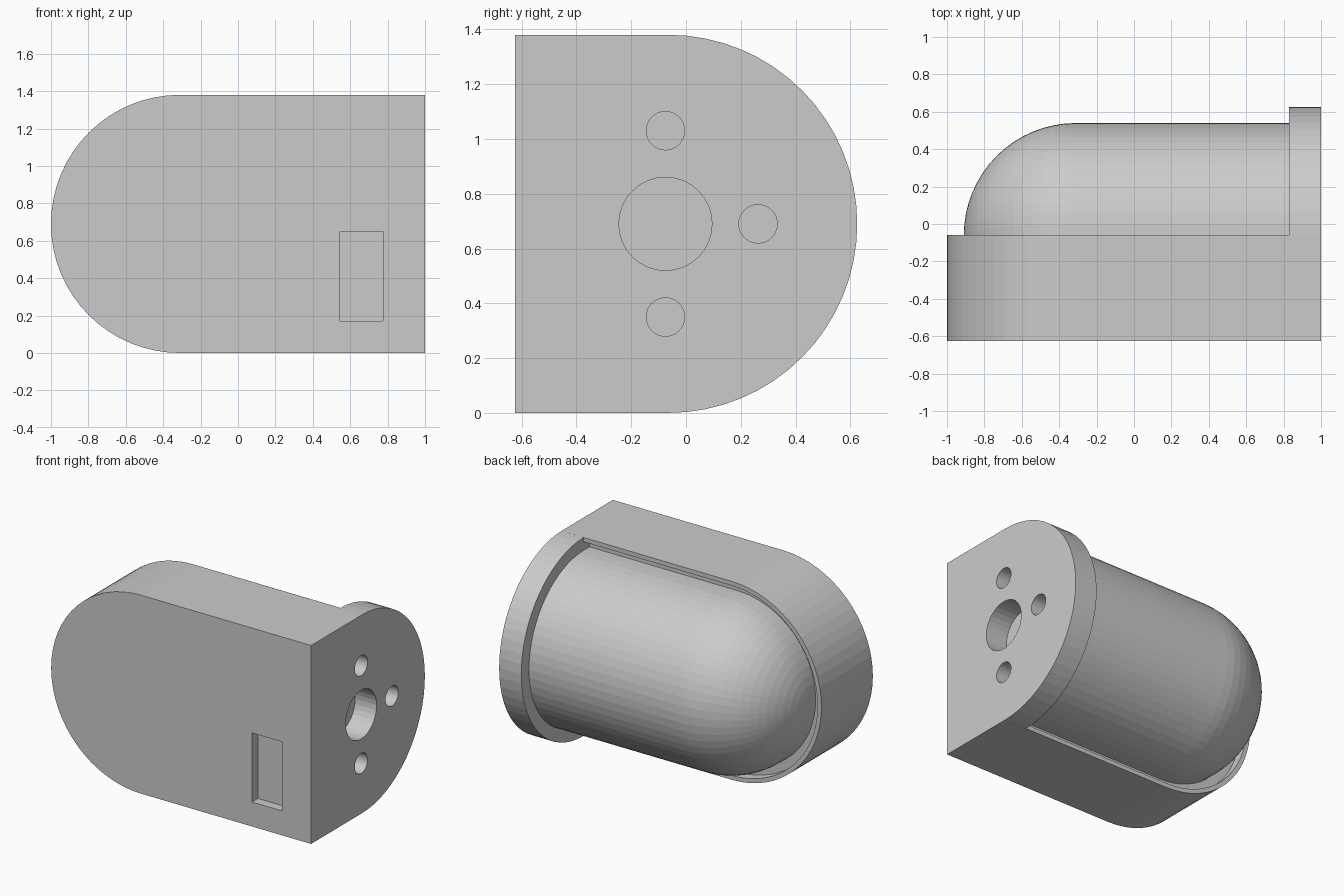
import bpy, bmesh, math

if "Cube" in bpy.data.objects:
    bpy.data.objects.remove(bpy.data.objects["Cube"])

grey = bpy.data.materials.new("plain grey")
grey.diffuse_color = (0.6, 0.6, 0.6, 1)
grey.use_nodes = True
grey.node_tree.nodes["Principled BSDF"].inputs["Base Color"].default_value = grey.diffuse_color

MID = 0.69        # height of the centre line
RIM = -0.06       # plane where the dome meets the housing
FLOOR = -0.125    # bottom of the groove around the dome
TIP = -0.31       # centre of the rounded end
PLATE = 0.83      # inner face of the end plate
STEPS = 32        # sides per half circle


def finish(name, bm):
    bmesh.ops.recalc_face_normals(bm, faces=bm.faces)
    mesh = bpy.data.meshes.new(name)
    bm.to_mesh(mesh)
    bm.free()
    ob = bpy.data.objects.new(name, mesh)
    bpy.context.collection.objects.link(ob)
    mesh.materials.append(grey)
    return ob


def prism(name, points, shift):
    """Extrude a closed outline along a vector."""
    bm = bmesh.new()
    face = bm.faces.new([bm.verts.new(p) for p in points])
    out = bmesh.ops.extrude_face_region(bm, geom=[face])
    verts = [g for g in out["geom"] if isinstance(g, bmesh.types.BMVert)]
    bmesh.ops.translate(bm, verts=verts, vec=shift)
    return finish(name, bm)


def d_shape(centre, radius, square_end, side):
    """Outline with one half-round end and one square end, as (u, z)."""
    arc = [(centre + side * radius * math.sin(math.pi * i / STEPS),
            MID + radius * math.cos(math.pi * i / STEPS)) for i in range(STEPS + 1)]
    return arc + [(square_end, MID - radius), (square_end, MID + radius)]


def combine(target, tool, operation):
    mod = target.modifiers.new("bool", 'BOOLEAN')
    mod.operation, mod.object, mod.solver = operation, tool, 'EXACT'
    bpy.context.view_layer.objects.active = target
    bpy.ops.object.modifier_apply(modifier=mod.name)
    bpy.data.objects.remove(tool)


# housing: flat block with a rounded left end
housing = prism("housing", [(u, -0.625, z) for u, z in d_shape(TIP, 0.69, 1.0, -1)],
                (0, RIM + 0.625, 0))

# groove that leaves a thin rim around the dome
groove = prism("groove_cutter", [(u, FLOOR, z) for u, z in d_shape(TIP, 0.66, PLATE, -1)],
               (0, 0.2, 0))
combine(housing, groove, 'DIFFERENCE')

# end plate with a rounded back
plate = prism("end_plate", [(PLATE, u, z) for u, z in d_shape(-0.065, 0.69, -0.4, 1)],
              (1.0 - PLATE, 0, 0))
combine(housing, plate, 'UNION')

# one large and three small round holes in the end plate
for y, z, r in ((-0.075, MID, 0.17), (-0.075, MID + 0.34, 0.07),
                (-0.075, MID - 0.34, 0.07), (0.263, MID, 0.07)):
    ring = [(0.835, y + r * math.cos(math.tau * i / 32), z + r * math.sin(math.tau * i / 32))
            for i in range(32)]
    combine(housing, prism("hole_cutter", ring, (0.3, 0, 0)), 'DIFFERENCE')

# shallow slot in the front
slot = prism("slot_cutter", [(0.545, -0.7, 0.17), (0.775, -0.7, 0.17),
                             (0.775, -0.7, 0.65), (0.545, -0.7, 0.65)], (0, 0.14, 0))
combine(housing, slot, 'DIFFERENCE')

# dome: half cylinder ending in a quarter sphere, with a short skirt into the groove
R = 0.60
rows = [(PLATE, R)] + [(TIP - R * math.sin(math.pi / 2 * j / 16),
                        R * math.cos(math.pi / 2 * j / 16)) for j in range(17)]
bm = bmesh.new()
grid = []
for x, r in rows:
    pts = [(x, FLOOR, MID + r)]
    pts += [(x, RIM + r * math.sin(math.pi * i / STEPS),
             MID + r * math.cos(math.pi * i / STEPS)) for i in range(STEPS + 1)]
    pts += [(x, FLOOR, MID - r)]
    grid.append([bm.verts.new(p) for p in pts])
for a, b in zip(grid, grid[1:]):
    for i in range(len(a) - 1):
        bm.faces.new((a[i], a[i + 1], b[i + 1], b[i]))
bm.faces.new(grid[0])
bmesh.ops.remove_doubles(bm, verts=bm.verts, dist=0.0005)
bmesh.ops.holes_fill(bm, edges=[e for e in bm.edges if e.is_boundary], sides=0)
finish("dome", bm)
